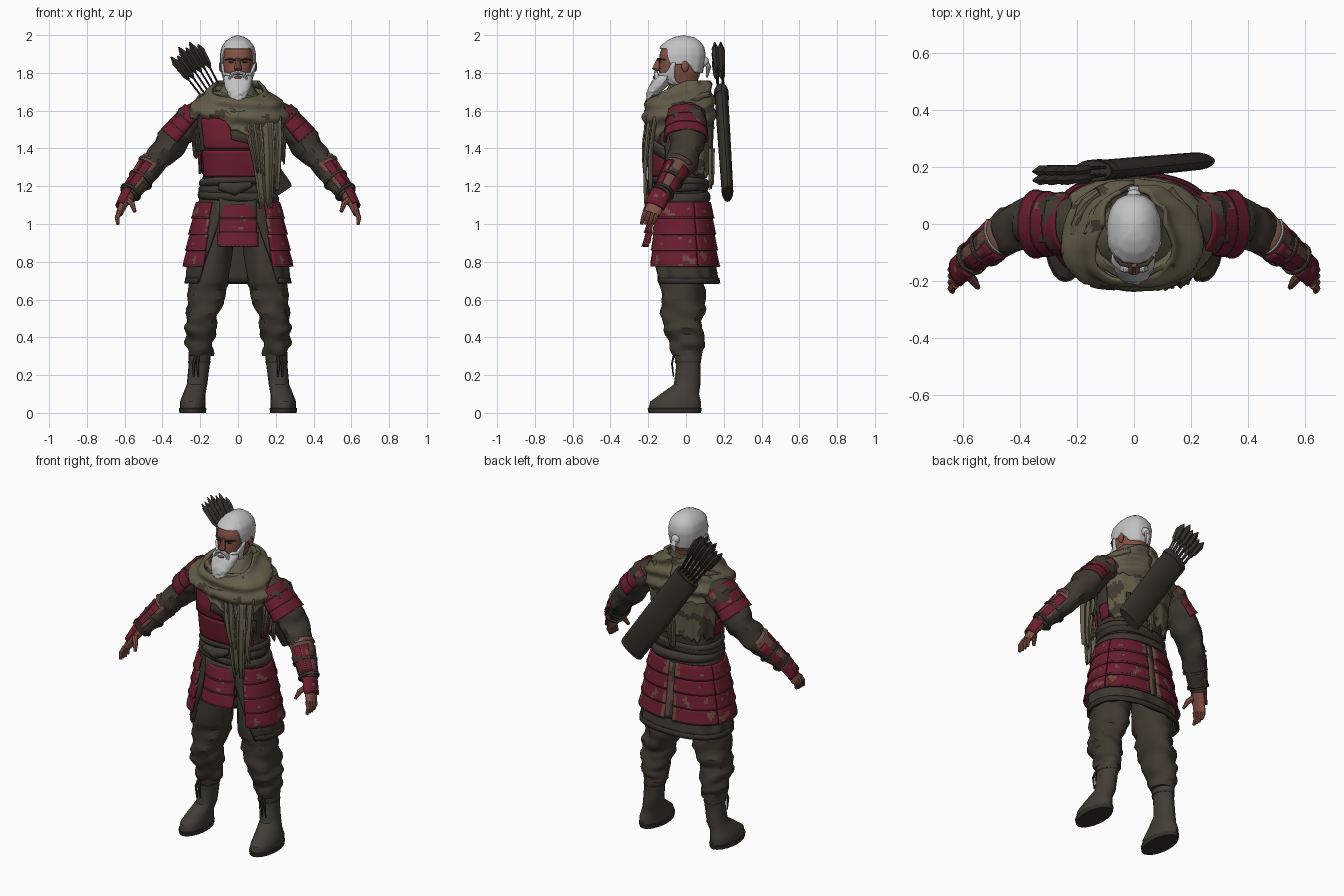
import bpy, bmesh, math
from mathutils import Vector, noise

if "Cube" in bpy.data.objects:
    bpy.data.objects.remove(bpy.data.objects["Cube"])

PI = math.pi
def mat(name, r, g, b):
    m = bpy.data.materials.new(name)
    m.diffuse_color = (r, g, b, 1)
    m.use_nodes = True
    m.node_tree.nodes["Principled BSDF"].inputs["Base Color"].default_value = m.diffuse_color
    return m

CLOTH = mat("dark_cloth", .048, .039, .028)
BOOT = mat("boot_leather", .055, .046, .035)
DARK = mat("dark_leather", .036, .030, .023)
RED = mat("red_lacquer", .14, .012, .026)
TRIM = mat("worn_trim", .15, .07, .052)
SCARF = mat("olive_scarf", .125, .106, .066)
HAIR = mat("white_hair", .54, .54, .54)
SKIN = mat("skin", .235, .085, .062)
PALE = mat("pale_cord", .3, .26, .23)

def rough(p, freq, seed=0):
    return noise.noise(Vector(p) * freq + Vector((seed, seed * .7, 3.1)))

def make(name, verts, faces, mats, rule=None, thick=0, mirror=False):
    me = bpy.data.meshes.new(name)
    me.from_pydata(verts, [], faces)
    bm = bmesh.new()
    bm.from_mesh(me)
    bmesh.ops.remove_doubles(bm, verts=bm.verts, dist=1e-4)
    if not thick:
        bmesh.ops.recalc_face_normals(bm, faces=bm.faces)
    bm.to_mesh(me)
    bm.free()
    for m in mats:
        me.materials.append(m)
    if rule:
        for p in me.polygons:
            p.material_index = rule(p.center)
    ob = bpy.data.objects.new(name, me)
    bpy.context.collection.objects.link(ob)
    if thick:
        ob.modifiers.new("thickness", 'SOLIDIFY').thickness = thick
    if mirror:
        ob.modifiers.new("mirror", 'MIRROR').use_mirror_merge = False
    return ob

def grid(name, f, nu, nv, mats, **kw):
    """Sheet through f(u, v), with v running upward."""
    w = nu + 1
    verts = [f(i / nu, j / nv) for j in range(nv + 1) for i in range(w)]
    faces = [(j*w + i, j*w + i + 1, (j+1)*w + i + 1, (j+1)*w + i) for j in range(nv) for i in range(nu)]
    return make(name, verts, faces, mats, **kw)

def frame(t):
    v = (Vector((0, 1, 0)) - t * t.y).normalized()
    return v.cross(t), v

def tube(name, pts, mats, n=14, sub=1, flat=False, amp=0, freq=14, **kw):
    """Elliptical rings (x, y, z, rx, ry) along a path, capped."""
    P = [Vector(p) for p in pts]
    fine = [P[k].lerp(P[k+1], s / sub) for k in range(len(P) - 1) for s in range(sub)] + [P[-1]]
    verts, faces = [], []
    for k, p in enumerate(fine):
        a, b = fine[max(k-1, 0)], fine[min(k+1, len(fine)-1)]
        t = Vector((0, 0, 1)) if flat else (Vector(b[:3]) - Vector(a[:3])).normalized()
        u, v = frame(t)
        for i in range(n):
            an = 2 * PI * i / n
            d = u * math.cos(an) * p[3] + v * math.sin(an) * p[4]
            q = Vector(p[:3]) + d
            if amp:
                q += d.normalized() * amp * rough((q.x, q.y, q.z * 1.6), freq)
            verts.append(q)
    for k in range(len(fine) - 1):
        for i in range(n):
            j = (i + 1) % n
            faces.append((k*n + i, k*n + j, k*n + n + j, k*n + n + i))
    faces += [tuple(range(n))[::-1], tuple(range(len(verts) - n, len(verts)))]
    return make(name, verts, faces, mats, **kw)

def surf(table, th, z, off=0):
    """Point on a body profile of rows (z, half width, front, back); th = 0 faces the front."""
    z0 = min(max(z, table[0][0]), table[-1][0])
    for a, b in zip(table, table[1:]):
        if z0 <= b[0]:
            break
    f = (z0 - a[0]) / (b[0] - a[0])
    rx, fr, bk = (a[i] + (b[i] - a[i]) * f for i in (1, 2, 3))
    se = lambda c: math.copysign(abs(c) ** .85, c)
    return Vector(((rx + off) * se(math.sin(th)), (bk - fr) / 2 - ((fr + bk) / 2 + off) * se(math.cos(th)), z))

def ball(name, loc, size, m, mirror=False):
    x, y, z = loc
    f = lambda u, v: Vector((x + size[0] * math.cos(2*PI*u) * math.sin(PI*v),
                             y + size[1] * math.sin(2*PI*u) * math.sin(PI*v), z - size[2] * math.cos(PI*v)))
    return grid(name, f, 14, 9, [m], mirror=mirror)

worn = lambda c: 1 if rough(c, 23) > .52 else 0
blotch = lambda c: 1 if rough(c, 13, 5) > .25 else 0

# torso, chest plates and belt
TORSO = [(1.08, .205, .165, .12), (1.2, .185, .16, .1), (1.3, .19, .18, .11), (1.45, .205, .195, .12),
         (1.55, .225, .17, .125), (1.63, .17, .12, .11), (1.72, .06, .05, .06)]
grid("torso", lambda u, v: surf(TORSO, (u - .5) * 2*PI, 1.08 + .64*v, .012 * rough((u*3, 0, v*3), 5)), 36, 20, [CLOTH])
for i, (z0, z1, a) in enumerate([(1.25, 1.39, 1.1), (1.398, 1.56, .95)]):
    grid(f"chest_plate_{i}", lambda u, v: surf(TORSO, (u - .5)*2*a, z0 + (z1 - z0)*v, .015 - .003*v), 24, 10,
         [RED, TRIM], rule=worn, thick=.012)
grid("chest_strap", lambda u, v: surf(TORSO, -.12 + 1.3*u, 1.45 - .11*u + .07*v, .024), 14, 2, [CLOTH], thick=.01)
grid("back_side_plate", lambda u, v: surf(TORSO, 1.5 + .45*u, 1.28 + .09*v, .014), 8, 4, [RED, TRIM],
     rule=worn, thick=.01, mirror=True)
for i, (z, h) in enumerate([(1.12, .055), (1.165, .05), (1.2, .045)]):
    grid(f"belt_wrap_{i}", lambda u, v: surf(TORSO, (u - .5)*2*PI, z + h*v + .012*math.sin(2*PI*u + i*2),
         .01 + .012*math.sin(PI*v)), 36, 5, [DARK if i == 1 else CLOTH], thick=.01)
tube("belt_knot", [(-.1, -.185, 1.2, .02, .02), (-.02, -.195, 1.185, .035, .025), (.07, -.18, 1.21, .015, .015)], [CLOTH], sub=2)

# coat skirt with open front, and lacquered rows over it
SKIRT = [(.685, .276, .188, .175), (.8, .27, .2, .155), (1.1, .213, .174, .12), (1.17, .195, .16, .105)]
def coat(u, v):
    gap = .8 - .6 * v
    return surf(SKIRT, gap + (2*PI - 2*gap) * u, .69 + .47*v, .006 * math.sin(u * 60) * (1 - v))
grid("coat_skirt", coat, 60, 12, [CLOTH], thick=.016)
grid("coat_hem", lambda u, v: surf(SKIRT, .82 + (2*PI - 1.64)*u, .685 + .03*v, .007), 40, 1, [DARK], thick=.012)
edge_worn = lambda c: 1 if worn(c) or (abs(c.x) < .17 and c.y < 0 and rough(c, 30) > .05) or (
    abs(c.x) < .05 and c.y > 0 and rough(c, 22) > -.05) else 0
for k in range(4):
    z = .775 + .085 * k
    for part, a0, a1 in (("side", .62, 1.95), ("back", 1.98, 3.08)):
        grid(f"{part}_skirt_row_{k}", lambda u, v: surf(SKIRT, a0 + (a1 - a0)*u, z + .086*v, .022 - .008*v),
             18, 6, [RED, TRIM], rule=edge_worn, thick=.012, mirror=True)
        grid(f"{part}_row_edge_{k}", lambda u, v: surf(SKIRT, a0 + (a1 - a0)*u, z + .002 + .004*v, .0235),
             14, 1, [TRIM if part == "side" else DARK], thick=.005, mirror=True)
grid("back_seam", lambda u, v: surf(SKIRT, PI - .07 + .14*u, .78 + .33*v, .012), 2, 12, [TRIM, CLOTH], rule=blotch, thick=.01)
for k in range(3):
    z = .882 + .073 * k
    def flap(u, v):
        h = z + .075 * v
        return Vector(((u - .5) * (.215 - .012*k), -.234 + (h - .885) * .17 + .01*v + .025 * (2*u - 1)**2, h))
    grid(f"front_flap_row_{k}", flap, 14, 5, [RED, TRIM], rule=worn, thick=.012)
    grid(f"front_flap_edge_{k}", lambda u, v: flap(u, v * .07) + Vector((0, -.003, 0)), 10, 1, [TRIM], thick=.005)
grid("front_flap_backing", lambda u, v: Vector(((u - .5)*.2, -.2 + .03*v, .9 + .24*v)), 4, 4, [CLOTH], thick=.012)

# legs and boots
tube("trouser_leg", [(.12, -.01, .98, .1, .12), (.155, -.02, .7, .106, .122), (.167, -.02, .6, .1, .118),
     (.192, -.018, .5, .082, .115), (.2, -.018, .45, .084, .106), (.2, 0, .38, .073, .094), (.202, .005, .35, .074, .092),
     (.2, .01, .3, .058, .076)], [CLOTH], n=22, sub=4, flat=True, amp=.024, freq=12, mirror=True)
tube("boot", [(.24, -.06, 0, .07, .138), (.24, -.06, .024, .073, .144), (.24, -.06, .026, .068, .138),
     (.24, -.055, .06, .067, .134), (.232, -.033, .1, .06, .102), (.217, .006, .15, .054, .07),
     (.206, .012, .25, .056, .064), (.2, .01, .345, .06, .08)], [BOOT, DARK], n=20, sub=2, flat=True,
     rule=lambda c: 1 if c.z < .026 else 0, mirror=True)
tube("boot_tie", [(.205, .01, .265, .059, .069), (.204, .01, .275, .06, .071)], [DARK], n=18, flat=True, mirror=True)
for i in range(2):
    tube(f"boot_lace_{i}", [(.21 + .015*i, -.066, .3, .008, .006), (.215 + .02*i, -.074, .26, .009, .006),
         (.21 + .025*i, -.066, .19, .004, .004)], [DARK], n=6, mirror=True)

# arms and hands
tube("sleeve", [(.2, .01, 1.57, .08, .1), (.26, .01, 1.55, .08, .1), (.32, .008, 1.47, .08, .095), (.38, 0, 1.39, .077, .085),
     (.44, -.025, 1.325, .071, .075), (.5, -.065, 1.25, .062, .064), (.58, -.13, 1.155, .044, .046)],
     [CLOTH], n=18, sub=4, amp=.024, freq=12, mirror=True)
def arm_band(name, p0, p1, r0, r1, a0, a1, mats, rule=None):
    p0, p1 = Vector(p0), Vector(p1)
    u0, v0 = frame((p1 - p0).normalized())
    def f(a, s):
        an = a0 + (a1 - a0) * a
        ru, rv = r0[0] + (r1[0] - r0[0])*s, r0[1] + (r1[1] - r0[1])*s
        return p0.lerp(p1, s) - u0 * ru * math.cos(an) - v0 * rv * math.sin(an)
    grid(name, f, 16, 5, mats, rule=rule, thick=.01, mirror=True)
A, B = Vector((.225, 0, 1.59)), Vector((.342, 0, 1.452))
for k in range(3):
    r = .071 + .003 * k
    arm_band(f"shoulder_row_{k}", A.lerp(B, k/3), A.lerp(B, k/3 + .35), (r + .002, .102 + .005*k), (r + .007, .11 + .005*k),
             -1.95, 1.95, [RED, TRIM], worn)
    arm_band(f"shoulder_edge_{k}", A.lerp(B, k/3 + .335), A.lerp(B, k/3 + .352), (r + .0085, .1115 + .005*k),
             (r + .0085, .1115 + .005*k), -1.95, 1.95, [TRIM if k == 2 else DARK])
C, D = Vector((.455, -.037, 1.31)), Vector((.57, -.122, 1.167))
arm_band("bracer_base", C.lerp(D, -.08), D, (.074, .077), (.05, .052), -1.7, 1.9, [TRIM, CLOTH],
         lambda c: 1 if rough(c, 13, 5) > .32 else 0)
for i, (a, w) in enumerate(((-1.3, .75), (.25, .55), (.9, .6))):
    arm_band(f"bracer_splint_{i}", C.lerp(D, .15), C.lerp(D, .92), (.075, .078), (.057, .059), a, a + w, [RED, TRIM], worn)
for i, (s, m) in enumerate(((.02, PALE), (.5, CLOTH), (.95, CLOTH))):
    r = .081 - .02 * s
    arm_band(f"bracer_cord_{i}", C.lerp(D, s), C.lerp(D, s + (.03 if i == 0 else .06)), (r, r), (r, r),
             -.9 if i == 0 else -PI, 1.2 if i == 0 else PI, [m])
arm_band("hand_guard", (.572, -.13, 1.165), (.615, -.168, 1.09), (.046, .056), (.036, .056), -1.5, 1.5, [RED, TRIM], worn)
tube("palm", [(.57, -.125, 1.165, .034, .036), (.607, -.16, 1.105, .023, .045), (.628, -.18, 1.055, .018, .044)],
     [SKIN], n=12, sub=2, mirror=True)
for k in range(4):
    y = -.148 - .022 * k
    tube(f"finger_{k}", [(.624, y, 1.068, .014, .013), (.64, y - .012, 1.035, .013, .012), (.635, y - .022, .998 + .006*(k == 0), .009, .009)],
         [SKIN], n=8, sub=2, mirror=True)
tube("thumb", [(.59, -.165, 1.135, .018, .018), (.56, -.2, 1.105, .015, .015), (.546, -.222, 1.065, .009, .009)], [SKIN], n=8, mirror=True)

# head, hair and beard
HEAD = [(1.64, .06, .04, .06), (1.73, .06, .07, .06), (1.76, .066, .135, .065), (1.80, .079, .145, .08),
        (1.85, .086, .145, .09), (1.9, .087, .143, .096), (1.94, .078, .128, .088), (1.97, .057, .095, .066),
        (1.99, .032, .055, .038), (2.0, .0, .012, -.012)]
grid("head", lambda u, v: surf(HEAD, (u - .5)*2*PI, 1.64 + .355*v, -.003), 28, 24, [SKIN])
def step(x, a, b):
    t = min(max((x - a) / (b - a), 0), 1)
    return t * t * (3 - 2*t)
def hair(u, v):
    th = (u - .5) * 2 * PI
    zb = 1.93 - .085 * step(abs(th), .85, 1.2) - .045 * step(abs(th), 1.8, 2.3)
    return surf(HEAD, th, zb + (2.0 - zb)*v, .008 * (1 - v**8) + .0015 * math.sin(th * 14) * (1 - v))
grid("hair", hair, 56, 16, [HAIR], thick=.008)
def beard(u, v):
    th = (u - .5) * 2.8
    zt = 1.788 + .012 * step(abs(th), .3, .7) + .055 * step(abs(th), .95, 1.3)
    return surf(HEAD, th, 1.735 + (zt - 1.735)*v, .01 + .003 * math.sin(th * 16))
grid("beard_cheeks", beard, 40, 6, [HAIR], thick=.012)
tube("beard", [(0, -.196, 1.645, .012, .01), (0, -.186, 1.668, .04, .026), (0, -.17, 1.7, .06, .038),
     (0, -.142, 1.735, .072, .05), (0, -.118, 1.765, .08, .056), (0, -.108, 1.787, .068, .047)],
     [HAIR], n=28, sub=3, flat=True, amp=.008, freq=45)
tube("moustache", [(.0, -.159, 1.804, .01, .011), (.03, -.158, 1.796, .011, .013), (.05, -.15, 1.752, .007, .014)],
     [HAIR], n=8, sub=2, mirror=True)
ball("mouth", (0, -.168, 1.777), (.022, .008, .008), SKIN)
tube("nose", [(0, -.138, 1.88, .01, .014), (0, -.152, 1.845, .015, .018), (0, -.158, 1.822, .021, .022), (0, -.15, 1.81, .014, .014)],
     [SKIN], n=10, flat=True)
tube("eyebrow", [(.014, -.147, 1.868, .004, .008), (.045, -.139, 1.874, .005, .008), (.068, -.112, 1.869, .003, .005)],
     [CLOTH], n=8, mirror=True)
ball("eye", (.036, -.137, 1.857), (.017, .006, .004), DARK, mirror=True)
ball("ear", (.09, -.005, 1.835), (.011, .02, .03), SKIN, mirror=True)
ball("hair_knot", (0, .1, 1.86), (.026, .022, .026), HAIR)
tube("ponytail", [(0, .105, 1.86, .014, .014), (0, .12, 1.83, .022, .014), (0, .11, 1.775, .005, .005)], [HAIR], n=10, sub=2)

# draped scarf: neck wrap, cowl, back cape and torn tails
COWL = [(1.40, .215, .207, .15), (1.52, .255, .222, .15), (1.58, .278, .232, .155), (1.64, .245, .212, .15),
        (1.70, .172, .175, .142), (1.74, .125, .142, .13), (1.77, .1, .11, .112)]
tube("scarf_neck", [(0, -.04, 1.58, .17, .14), (0, -.03, 1.66, .13, .12), (0, -.01, 1.715, .092, .095), (0, 0, 1.75, .07, .075)],
     [SCARF], n=24, sub=3, flat=True, amp=.012)
def cowl(u, v):
    th = (u - .5) * 2 * PI
    zb = 1.57 - .15 * max(0, math.cos(th - .6))**4 - .06 * max(0, -math.cos(th)) + .03 * rough((math.sin(th), math.cos(th), 0), 6)
    zt = 1.76 - .09 * max(0, math.cos(th))
    z = zb + (zt - zb) * v
    return surf(COWL, th, z, .009 * math.sin(75 * (z + .06 * math.sin(th + 1))) + .01 * rough((th, 0, z * 4), 2.5))
grid("scarf_cowl", cowl, 64, 24, [SCARF, CLOTH], rule=lambda c: 1 if rough(c, 14, 5) > .5 else 0, thick=.014)
for i, (r, z, d) in enumerate(((.155, 1.69, .025), (.205, 1.645, .055))):
    tube(f"scarf_fold_{i}", [(r*math.sin(a), -.03 - (r - .01)*math.cos(a) * (1 - .1*i), z - d*math.cos(a - .4 + i*.3), .018, .018)
         for a in (k * PI / 10 for k in range(-8, 9))], [SCARF], n=10, sub=2, amp=.01, freq=25)
def cape(u, v):
    th = 1.85 + 2.6 * u
    zb = 1.275 + .07 * rough((u * 3, 0, 0), 5)
    z = zb + (1.62 - zb) * v
    return surf(TORSO, th, z, .022 + .005 * math.sin(u * 40) * (1 - v))
grid("scarf_cape", cape, 60, 18, [SCARF, CLOTH], rule=blotch, thick=.01)
TAILS = [((.125, -.195, 1.57), (.15, -.212, 1.08), .12), ((.075, -.205, 1.55), (.115, -.218, 1.25), .08),
         ((.18, -.165, 1.57), (.19, -.19, 1.16), .09), ((.235, -.05, 1.57), (.232, -.08, 1.31), .05),
         ((-.235, -.05, 1.57), (-.222, -.07, 1.34), .04), ((.14, .126, 1.4), (.15, .126, 1.18), .05),
         ((.01, .138, 1.4), (.0, .134, 1.2), .05)]
for i, (top, bot, w) in enumerate(TAILS):
    def tail(u, v):
        c = Vector(bot).lerp(Vector(top), v)
        c.x += (u - .5) * w * (.5 + .5 * min(1, v * 1.6))
        c.y += .008 * math.sin(u * 15 + i) - .014 * math.sin(PI * v) * (c.y < -.1)
        c.z += (1 - v) * .09 * abs(rough((u * 4, i, 0), 2.7))
        return c
    grid(f"scarf_tail_{i}", tail, 12, 8, [SCARF, CLOTH], rule=(lambda c: 0) if i < 5 else blotch, thick=.008)

# quiver and arrows
q0, q1 = Vector((.218, .22, 1.165)), Vector((-.145, .186, 1.70))
ax = (q1 - q0).normalized()
qu, qv = frame(ax)
ring = lambda s, r, d: (*q0.lerp(q1, s), r, d)
tube("quiver", [ring(-.012, .074, .026), ring(.008, .08, .031), ring(.5, .082, .034), ring(1, .079, .036)], [DARK], n=20)
tube("quiver_rim", [ring(.93, .082, .039), ring(.99, .081, .039)], [DARK], n=20)
for k in range(12):
    a, b = (k % 6 - 2.5) * .02, (k // 6 - .5) * .026
    base = q1 - ax * .05 + qu * a + qv * b
    tip = q1 + ax * (.295 - .01 * abs(k % 6 - 2.5) - .025 * (k % 2)) + qu * a * 1.55 + qv * (b * 1.2 - .004) + Vector((.006, 0, .006))
    at = lambda s, r: (*base.lerp(tip, s), r, r)
    tube(f"arrow_{k}", [at(0, .005), at(.52, .005), at(.6, .016), at(.88, .019), at(1, .003)], [DARK], n=4)

bpy.ops.object.select_all(action='SELECT')
bpy.context.view_layer.objects.active = bpy.data.objects["torso"]
bpy.ops.object.shade_smooth_by_angle(angle=math.radians(35))
